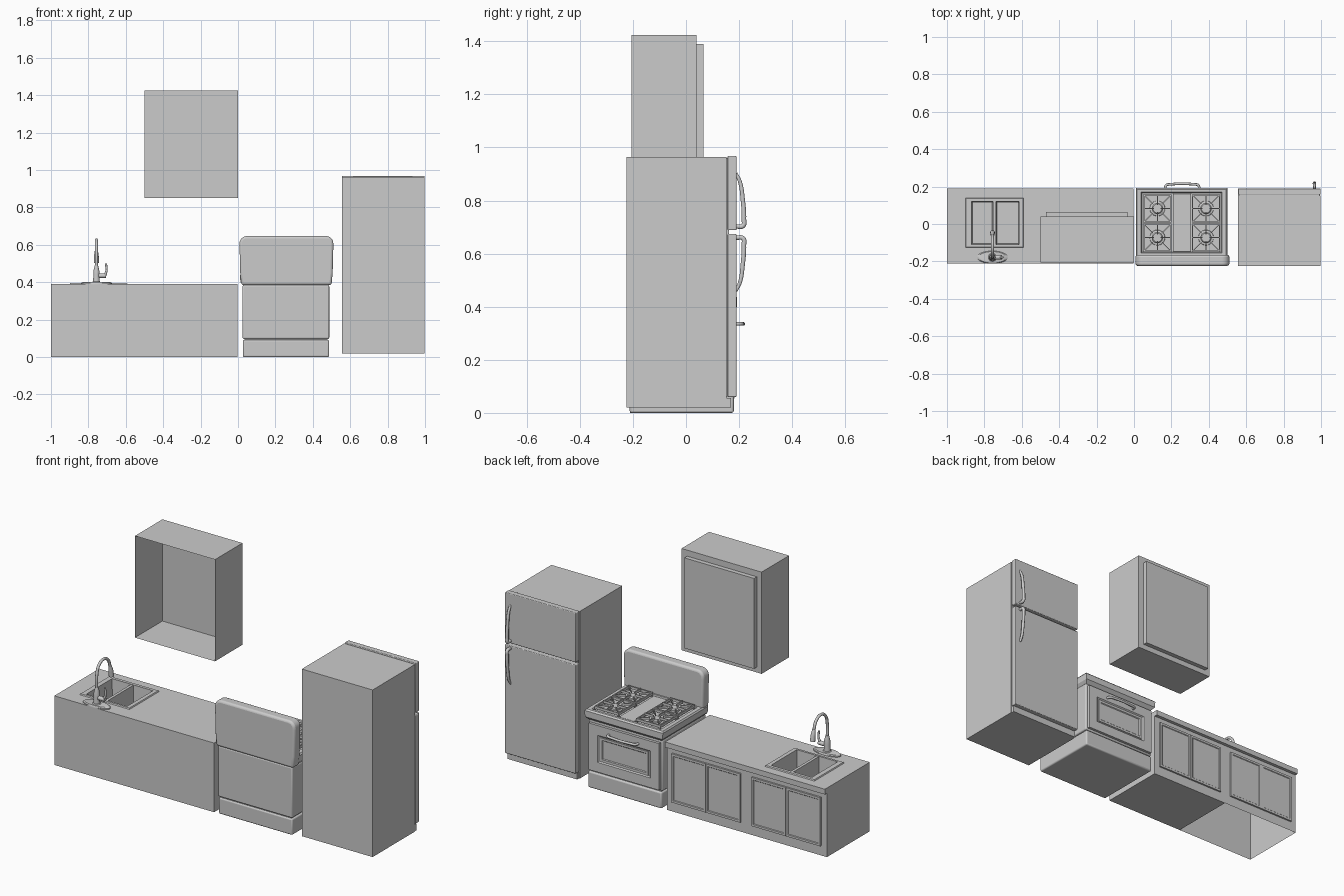
import bpy, bmesh, math
from mathutils import Vector

if "Cube" in bpy.data.objects:
    bpy.data.objects.remove(bpy.data.objects["Cube"])


def finish(name, bm, smooth=False, bevel=0.0, segs=3):
    bmesh.ops.recalc_face_normals(bm, faces=bm.faces)
    me = bpy.data.meshes.new(name)
    bm.to_mesh(me)
    bm.free()
    ob = bpy.data.objects.new(name, me)
    bpy.context.collection.objects.link(ob)
    if bevel:
        m = ob.modifiers.new("bevel", 'BEVEL')
        m.width, m.segments, m.limit_method = bevel, segs, 'ANGLE'
    if smooth or bevel:
        bpy.context.view_layer.objects.active = ob
        ob.select_set(True)
        bpy.ops.object.shade_smooth_by_angle(angle=math.radians(35))
        ob.select_set(False)
    return ob


def loft(name, rects, axis='z', start=True, end=True, bevel=0.0):
    """Joins rectangles (u0, u1, v0, v1, depth) in order along z or y."""
    bm = bmesh.new()
    loops = []
    for u0, u1, v0, v1, d in rects:
        pts = [(u0, v0), (u1, v0), (u1, v1), (u0, v1)]
        loops.append([bm.verts.new((u, v, d) if axis == 'z' else (u, d, v)) for u, v in pts])
    for a, b in zip(loops, loops[1:]):
        for i in range(4):
            j = (i + 1) % 4
            bm.faces.new((a[i], a[j], b[j], b[i]))
    if start:
        bm.faces.new(loops[0])
    if end:
        bm.faces.new(loops[-1])
    return finish(name, bm, bevel=bevel)


def box(name, x0, x1, y0, y1, z0, z1, bevel=0.0):
    return loft(name, [(x0, x1, y0, y1, z0), (x0, x1, y0, y1, z1)], bevel=bevel)


def panel(name, x0, x1, z0, z1, y0, y1, border, depth):
    b = border
    inner = (x0 + b, x1 - b, z0 + b, z1 - b)
    c = b + abs(depth)
    return loft(name, [(x0, x1, z0, z1, y0), (x0, x1, z0, z1, y1), (*inner, y1),
                       (x0 + c, x1 - c, z0 + c, z1 - c, y1 - depth)], 'y')


def lathe(name, center, profile, n=24, sx=1, sy=1):
    """Stack of rings (radius, z) around a vertical axis."""
    bm = bmesh.new()
    rings = [[bm.verts.new((center[0] + r * sx * math.cos(2 * math.pi * i / n),
                            center[1] + r * sy * math.sin(2 * math.pi * i / n), z))
              for i in range(n)] for r, z in profile]
    for a, b in zip(rings, rings[1:]):
        for i in range(n):
            bm.faces.new((a[i], a[(i + 1) % n], b[(i + 1) % n], b[i]))
    bm.faces.new(rings[0])
    bm.faces.new(rings[-1])
    return finish(name, bm, smooth=True)


def tube(name, pts, r, radii=None):
    cu = bpy.data.curves.new(name, 'CURVE')
    cu.dimensions = '3D'
    cu.bevel_depth, cu.bevel_resolution, cu.resolution_u = r, 3, 8
    cu.use_fill_caps = True
    sp = cu.splines.new('BEZIER')
    sp.bezier_points.add(len(pts) - 1)
    for i, (bp, p) in enumerate(zip(sp.bezier_points, pts)):
        bp.co = p
        bp.handle_left_type = bp.handle_right_type = 'AUTO'
        bp.radius = radii[i] if radii else 1
    ob = bpy.data.objects.new(name, cu)
    bpy.context.collection.objects.link(ob)
    bpy.context.view_layer.objects.active = ob
    ob.select_set(True)
    bpy.ops.object.convert(target='MESH')
    bpy.ops.object.shade_smooth_by_angle(angle=math.radians(40))
    bpy.context.object.select_set(False)


# Base cabinets: the sink one is open underneath and has a hole in its top
SINK_IN = (-0.87, -0.615, -0.11, 0.12)
loft("sink_cabinet", [(-1, -0.5, -0.21, 0.172, 0), (-1, -0.5, -0.21, 0.172, 0.36),
                      (-1, -0.5, -0.21, 0.19, 0.36), (-1, -0.5, -0.21, 0.19, 0.39),
                      (*SINK_IN, 0.39)], start=False, end=False)
loft("counter_cabinet", [(-0.5, -0.002, -0.21, 0.172, 0), (-0.5, -0.002, -0.21, 0.172, 0.36),
                         (-0.5, -0.002, -0.21, 0.19, 0.36), (-0.5, -0.002, -0.21, 0.19, 0.39)])
for cx in (-0.75, -0.25):
    for s in (-1, 1):
        a, b = sorted((cx + s * 0.001, cx + s * 0.215))
        panel("base_cabinet_door", a, b, 0.055, 0.33, 0.172, 0.182, 0.012, 0.003)

# Sink: rim, two bowls and the divider between them
x0, x1, y0, y1 = SINK_IN
loft("sink_rim", [(-0.90, -0.59, -0.125, 0.14, 0.39), (-0.897, -0.593, -0.122, 0.137, 0.396),
                  (*SINK_IN, 0.396), (*SINK_IN, 0.385)], start=False, end=False)
for a, b in ((x0, -0.752), (-0.738, x1)):
    loft("sink_bowl", [(a, b, y0, y1, 0.39), (a + 0.006, b - 0.006, y0 + 0.006, y1 - 0.006, 0.29)],
         start=False)
box("sink_divider", -0.753, -0.737, y0, y1, 0.375, 0.394)

# Faucet
FX, FY = -0.757, -0.178
lathe("faucet_plate", (FX, FY), [(1, 0.388), (1, 0.396), (0.9, 0.401)], 32, 0.082, 0.034)
lathe("faucet_body", (FX, FY), [(0.025, 0.398), (0.018, 0.405), (0.016, 0.44), (0.016, 0.46),
                                (0.009, 0.49)])
tube("faucet_neck", [(FX, FY, 0.47), (FX, FY, 0.56), (FX, -0.16, 0.608), (FX, -0.118, 0.627),
                     (FX, -0.078, 0.608), (FX, -0.058, 0.56)], 0.008)
tube("faucet_head", [(FX, -0.06, 0.57), (FX, -0.053, 0.54), (FX, -0.047, 0.505)], 0.014,
     [0.6, 0.9, 1.0])
tube("faucet_lever_stem", [(FX, FY, 0.435), (-0.705, FY, 0.435)], 0.012)
tube("faucet_lever", [(-0.712, FY, 0.435), (-0.703, FY, 0.465), (-0.706, FY, 0.50)], 0.007,
     [1.2, 0.8, 0.9])

# Wall cabinet: open back, framed front and a slab door
loft("wall_cabinet", [(-0.5, 0, 0.85, 1.424, -0.205), (-0.5, 0, 0.85, 1.424, 0.04),
                      (-0.44, -0.07, 0.91, 1.37, 0.04)], 'y', start=False, end=False)
box("wall_cabinet_door", -0.47, -0.035, 0.04, 0.065, 0.88, 1.39)

# Stove body, drawer and oven door
box("stove_drawer", 0.027, 0.487, -0.212, 0.18, 0, 0.092, 0.008)
box("stove_body", 0.024, 0.488, -0.214, 0.175, 0.097, 0.385, 0.008)
box("stove_core", 0.035, 0.478, -0.205, 0.168, 0.08, 0.39)
panel("oven_door", 0.035, 0.475, 0.107, 0.37, 0.172, 0.19, 0.055, 0.006)
panel("oven_window", 0.105, 0.405, 0.172, 0.305, 0.18, 0.188, 0.012, 0.004)
tube("oven_handle", [(0.165, 0.185, 0.335), (0.172, 0.207, 0.335), (0.195, 0.212, 0.335),
                     (0.32, 0.212, 0.335), (0.343, 0.207, 0.335), (0.35, 0.185, 0.335)], 0.007)

# Cooktop: flared edge with a sunken top
loft("cooktop", [(0.03, 0.482, -0.2, 0.172, 0.38), (0.013, 0.497, -0.212, 0.192, 0.40),
                 (0.01, 0.499, -0.212, 0.192, 0.435), (0.016, 0.493, -0.205, 0.184, 0.443),
                 (0.038, 0.47, -0.155, 0.17, 0.443), (0.044, 0.464, -0.15, 0.165, 0.43)])
box("griddle_plate", 0.208, 0.305, -0.148, 0.163, 0.428, 0.44, 0.003)

# Backsplash: rounded panel standing at the rear
outline = [(0.018, 0.385), (0.012, 0.45), (0.008, 0.60)]
outline += [(0.048 - 0.04 * math.cos(t), 0.607 + 0.04 * math.sin(t))
            for t in [math.pi / 2 * i / 6 for i in range(1, 7)]]
outline += [(0.518 - x, z) for x, z in reversed(outline)]
bm = bmesh.new()
face = bm.faces.new([bm.verts.new((x, -0.224, z)) for x, z in outline])
ext = bmesh.ops.extrude_face_region(bm, geom=[face])
for v in ext["geom"]:
    if isinstance(v, bmesh.types.BMVert):
        v.co.y = -0.165
finish("backsplash", bm, bevel=0.012)

# Burners with square grates
for cx in (0.125, 0.385):
    for cy in (0.083, -0.073):
        lathe("burner", (cx, cy), [(0.042, 0.428), (0.040, 0.434), (0.030, 0.436), (0.030, 0.446),
                                   (0.024, 0.452)])
        for k in range(4):
            t = k * math.pi / 2
            parts = [box("grate_edge", -0.076, 0.076, 0.070, 0.076, 0.443, 0.457),
                     box("grate_finger", 0.018, 0.074, -0.0025, 0.0025, 0.447, 0.461),
                     box("grate_diagonal", 0.034, 0.102, -0.0025, 0.0025, 0.447, 0.459),
                     box("grate_foot", 0.069, 0.076, 0.069, 0.076, 0.428, 0.445)]
            for p in parts:
                p.location = Vector((cx, cy, 0))
                p.rotation_euler.z = t + (math.pi / 4 if "diagonal" in p.name else 0)

# Fridge: case, two doors, kick plate and curved handles
box("fridge_case", 0.556, 0.998, -0.225, 0.153, 0.02, 0.963)
box("fridge_gasket", 0.562, 0.992, 0.15, 0.162, 0.062, 0.96)
box("freezer_door", 0.556, 0.998, 0.157, 0.19, 0.688, 0.968, 0.004)
box("fridge_door", 0.556, 0.998, 0.157, 0.19, 0.06, 0.674, 0.004)
box("fridge_kick_plate", 0.56, 0.995, 0.15, 0.17, 0.02, 0.056)
HX = 0.965
arc = [(0.188, 0.222), (0.203, 0.19), (0.214, 0.12), (0.218, 0.05), (0.215, 0.024), (0.188, 0.021)]
for sign in (1, -1):
    tube("fridge_handle", [(HX, y, 0.681 + sign * d) for y, d in arc], 0.0085,
         [0.7, 0.9, 1, 1.1, 1.1, 1])
